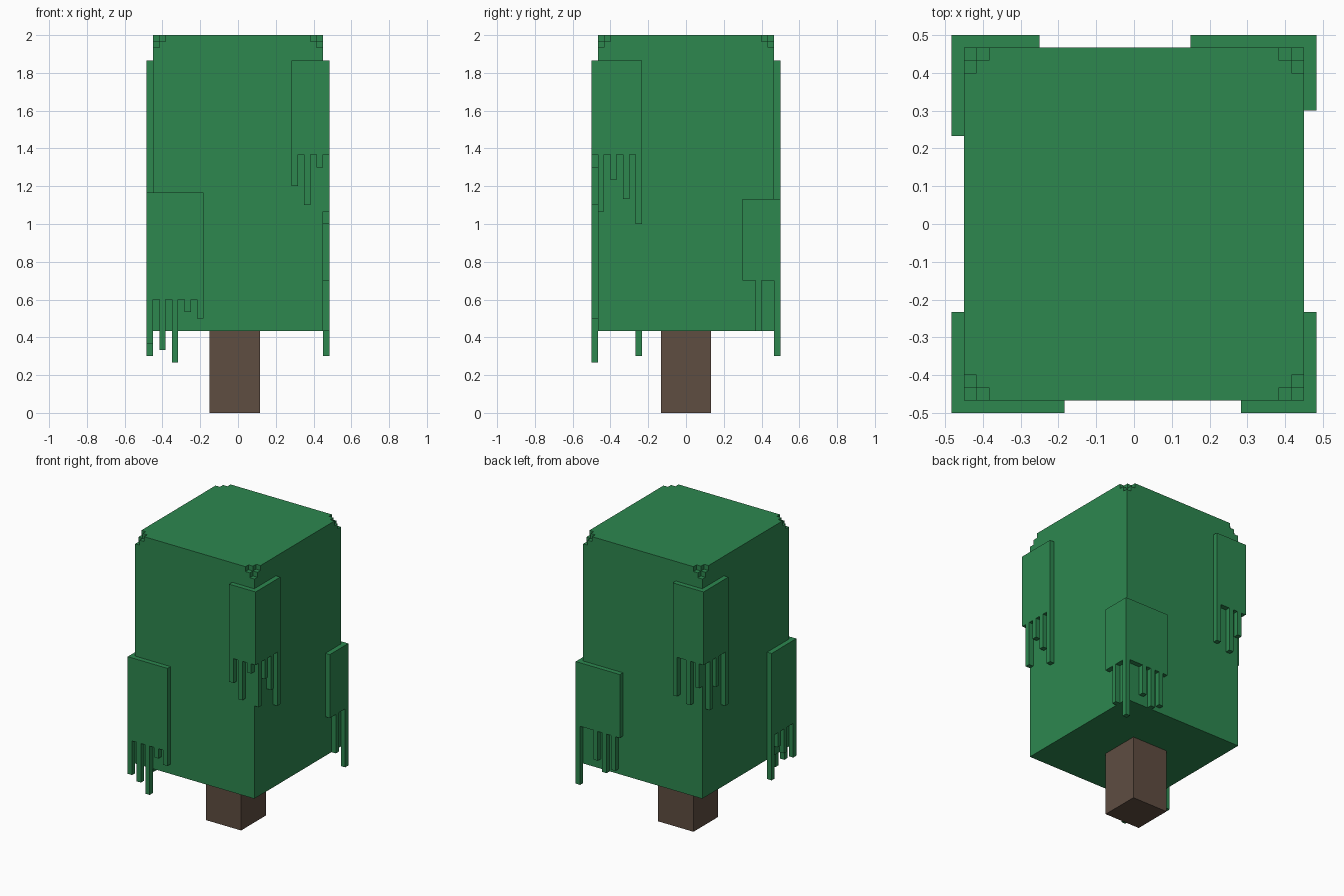
import bpy, bmesh, math

UNIT = 1 / 30  # edge of one small block

cube = bpy.data.objects.get("Cube")
if cube:
    bpy.data.objects.remove(cube, do_unlink=True)


def make_material(name, rgb):
    mat = bpy.data.materials.new(name)
    mat.use_nodes = True
    mat.diffuse_color = (*rgb, 1)
    mat.node_tree.nodes["Principled BSDF"].inputs["Base Color"].default_value = (*rgb, 1)
    return mat


leaf_green = make_material("leaf green", (0.026, 0.242, 0.078))
bark_brown = make_material("bark brown", (0.114, 0.074, 0.053))


def block_shape(name, mat, xs, ys, zs, solid):
    """Outer skin of the filled cells of a grid; solid(i, j, k) tells which are filled."""
    axes = (xs, ys, zs)
    size = [len(a) - 1 for a in axes]

    def filled(c):
        return all(0 <= c[a] < size[a] for a in range(3)) and solid(*c)

    bm = bmesh.new()
    verts = {}

    def vert(c):
        if c not in verts:
            verts[c] = bm.verts.new([axes[a][c[a]] * UNIT for a in range(3)])
        return verts[c]

    for cell in ((i, j, k) for i in range(size[0]) for j in range(size[1])
                 for k in range(size[2])):
        if not filled(cell):
            continue
        for axis in range(3):
            u, v = (axis + 1) % 3, (axis + 2) % 3
            for side in (0, 1):
                beside = list(cell)
                beside[axis] += 2 * side - 1
                if filled(beside):
                    continue
                ring = []
                for du, dv in ((0, 0), (1, 0), (1, 1), (0, 1)):
                    c = list(cell)
                    c[axis] += side
                    c[u] += du
                    c[v] += dv
                    ring.append(vert(tuple(c)))
                bm.faces.new(ring if side else ring[::-1])
    # Merge flat areas; mirrored grids need their normals turned out
    bmesh.ops.dissolve_limit(bm, angle_limit=math.radians(1),
                             verts=bm.verts[:], edges=bm.edges[:])
    bmesh.ops.recalc_face_normals(bm, faces=bm.faces[:])
    mesh = bpy.data.meshes.new(name)
    bm.to_mesh(mesh)
    bm.free()
    mesh.materials.append(mat)
    obj = bpy.data.objects.new(name, mesh)
    bpy.context.collection.objects.link(obj)
    return obj


# Trunk
block_shape("trunk", bark_brown, [-4.5, 3.5], [-4, 4], [0, 13], lambda i, j, k: True)


# Canopy block with small stepped notches in its four top corners
def canopy_cell(i, j, k):
    return min(i, 4 - i) + min(j, 4 - j) + (2 - k) >= 2


block_shape("canopy", leaf_green,
            [-13.5, -12.5, -11.5, 11.5, 12.5, 13.5],
            [-14, -13, -12, 12, 13, 14],
            [13, 58, 59, 60], canopy_cell)


# Thin leaf layers wrapped round the upright corners, with hanging strands
def leaf_layer(name, sx, sy, nx, ny, top, bottom, x_strands, y_strands):
    """Strands map the block count from the corner to the height of the lower end."""
    xs = [sx * (14.5 - i) for i in range(nx + 1)]
    ys = [sy * (15 - j) for j in range(ny + 1)]
    zs = sorted({top, bottom, *x_strands.values(), *y_strands.values()})

    def cell(i, j, k):
        if j == 0:
            return zs[k] >= x_strands.get(i, bottom)
        if i == 0:
            return zs[k] >= y_strands.get(j, bottom)
        return False

    block_shape(name, leaf_green, xs, ys, zs, cell)


leaf_layer("front_left_leaves", 1, -1, 6, 8, 56, 41,
           {1: 39, 3: 33, 5: 36}, {1: 32, 3: 37, 5: 34, 7: 30})
leaf_layer("front_right_leaves", -1, -1, 9, 8, 35, 18,
           {0: 11, 2: 10, 4: 8, 6: 16, 8: 15}, {3: 13, 5: 15, 7: 9})
leaf_layer("back_left_leaves", 1, 1, 10, 6, 34, 21,
           {0: 9, 4: 15, 6: 13, 8: 14}, {3: 13})
leaf_layer("back_right_leaves", -1, 1, 7, 8, 56, 41,
           {1: 36, 3: 32, 6: 33}, {2: 31, 4: 35, 7: 30})
